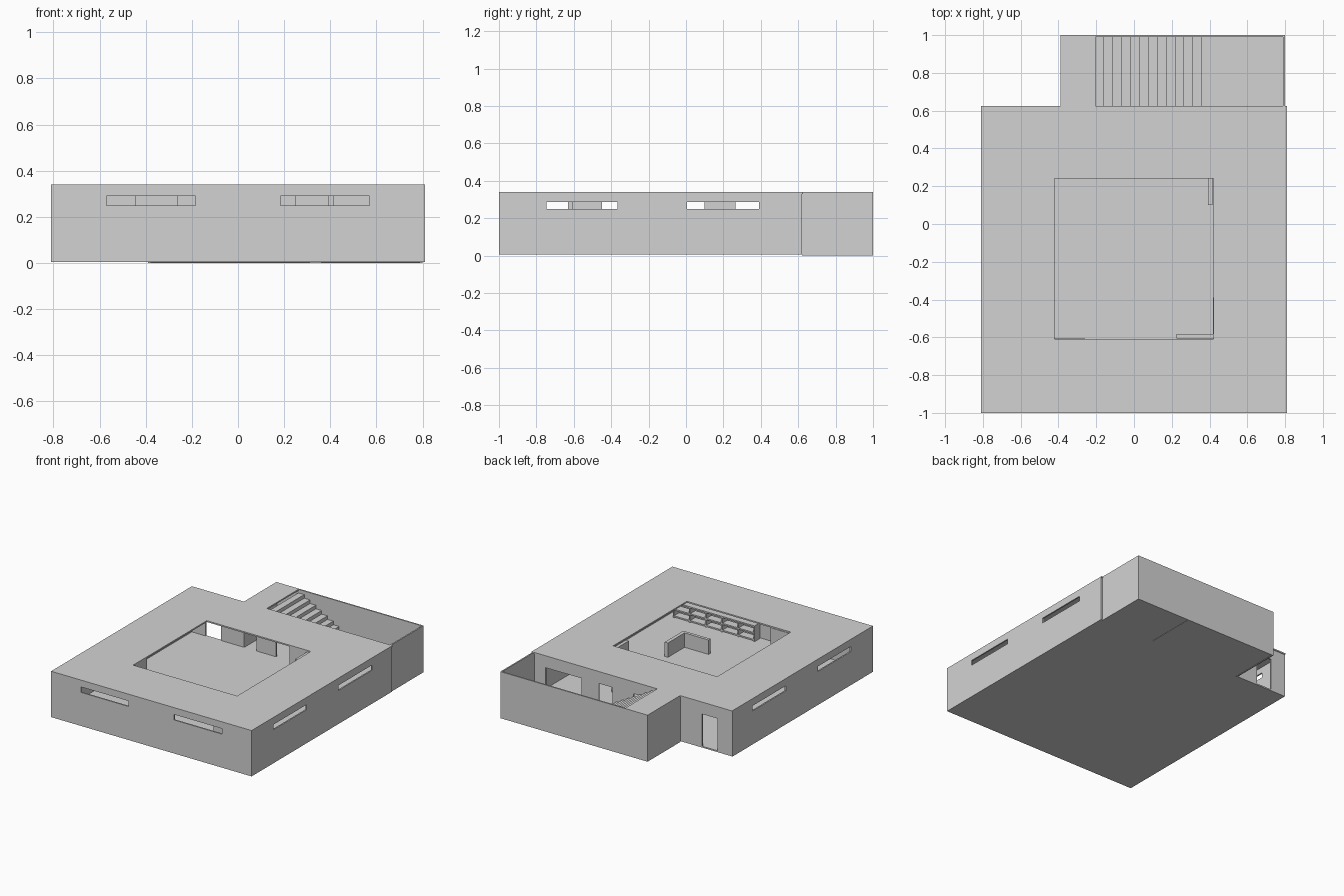
import bpy, bmesh

if "Cube" in bpy.data.objects:
    bpy.data.objects.remove(bpy.data.objects["Cube"])

grey = bpy.data.materials.new("plain_grey")
grey.diffuse_color = (0.65, 0.65, 0.65, 1)
grey.use_nodes = True
grey.node_tree.nodes["Principled BSDF"].inputs["Base Color"].default_value = grey.diffuse_color

T = 0.01      # wall thickness
H = 0.34      # overall height
B = 0.005     # underside of main block


def finish(name, bm):
    me = bpy.data.meshes.new(name)
    bm.to_mesh(me)
    bm.free()
    me.materials.append(grey)
    ob = bpy.data.objects.new(name, me)
    bpy.context.collection.objects.link(ob)
    return ob


def box(name, x0, x1, y0, y1, z0, z1):
    bm = bmesh.new()
    bmesh.ops.create_cube(bm, size=1)
    for v in bm.verts:
        v.co = ((x0 + x1) / 2 + v.co.x * (x1 - x0),
                (y0 + y1) / 2 + v.co.y * (y1 - y0),
                (z0 + z1) / 2 + v.co.z * (z1 - z0))
    return finish(name, bm)


def slab(name, normal, mid, rect, holes=()):
    """Flat panel across one axis with rectangular openings (u0, u1, v0, v1)."""
    place = {'x': lambda u, v: (mid, u, v),
             'y': lambda u, v: (u, mid, v),
             'z': lambda u, v: (u, v, mid)}[normal]
    us = sorted({c for r in (rect, *holes) for c in r[:2]})
    vs = sorted({c for r in (rect, *holes) for c in r[2:]})
    bm = bmesh.new()
    grid = {(u, v): bm.verts.new(place(u, v)) for u in us for v in vs}
    for u0, u1 in zip(us, us[1:]):
        for v0, v1 in zip(vs, vs[1:]):
            cu, cv = (u0 + u1) / 2, (v0 + v1) / 2
            if any(a < cu < b and c < cv < d for a, b, c, d in holes):
                continue
            bm.faces.new([grid[p] for p in ((u0, v0), (u1, v0), (u1, v1), (u0, v1))])
    bmesh.ops.delete(bm, geom=[v for v in bm.verts if not v.link_faces], context='VERTS')
    ob = finish(name, bm)
    mod = ob.modifiers.new("thickness", 'SOLIDIFY')
    mod.thickness = T
    mod.offset = 0
    return ob


# Main block: floor, roof with courtyard opening, walls with slit windows
h = T / 2
slab("main_floor", 'z', B + h, (-0.80, 0.80, -0.99, 0.62))
slab("main_roof", 'z', H - h, (-0.81, 0.81, -1.0, 0.625), [(-0.42, 0.42, -0.61, 0.24)])
side_windows = [(-0.745, -0.365, 0.25, 0.287), (0.005, 0.39, 0.25, 0.287)]
for side, s in (("left", -1), ("right", 1)):
    slab(side + "_wall", 'x', s * (0.81 - h), (-1.0, 0.62, B, H - T), side_windows)
slab("front_wall", 'y', -1 + h, (-0.80, 0.80, B, H - T),
     [(-0.57, -0.185, 0.25, 0.29), (0.185, 0.57, 0.25, 0.29)])
doors = [(-0.69, -0.565), (-0.38, -0.276), (-0.12, -0.01), (0.16, 0.27), (0.41, 0.70)]
slab("back_wall", 'y', 0.62 - h, (-0.80, 0.80, B, H - T),
     [(a, b, B + T, 0.25) for a, b in doors])

# Stair annex behind the main block
slab("annex_floor", 'z', h + 0.002, (-0.39, 0.79, 0.62, 0.99))
slab("annex_back_wall", 'y', 1 - h, (-0.39, 0.80, 0.0, H))
slab("annex_left_wall", 'x', -0.39 + h, (0.62, 0.99, 0.0, H - T))
slab("annex_right_wall", 'x', 0.80 - h, (0.62, 0.99, 0.0, H))
slab("annex_landing", 'z', H - h, (-0.39, -0.205, 0.625, 0.99))

# Stairs going down towards the right
steps = 12
run, rise = 0.565 / steps, H / (steps + 1)
for i in range(steps):
    x = -0.205 + i * run
    top = H - (i + 1) * rise
    box("stair_step", x, x + run, 0.622, 0.99, max(0, top - rise), top)

# Low corner wall standing in the courtyard
F = B + T
box("low_wall_long", 0.225, 0.445, -0.605, -0.582, F, 0.12)
box("low_wall_short", 0.419, 0.445, -0.582, -0.39, F, 0.12)

# Full height corner walls holding up the roof
box("corner_wall_front_a", -0.42, -0.26, -0.63, -0.606, F, H - T)
box("corner_wall_front_b", -0.445, -0.42, -0.63, -0.45, F, H - T)
box("corner_wall_back_a", 0.392, 0.416, 0.10, 0.24, F, H - T)
box("corner_wall_back_b", 0.25, 0.416, 0.24, 0.265, F, H - T)

# Shelving along the front wall
for i in range(6):
    x = 0.09 + i * 0.13
    box("shelf_upright", x, x + 0.01, -0.98, -0.92, F, 0.13)
for z in (0.02, 0.07, 0.12):
    box("shelf_board", 0.09, 0.75, -0.98, -0.92, z, z + 0.01)
